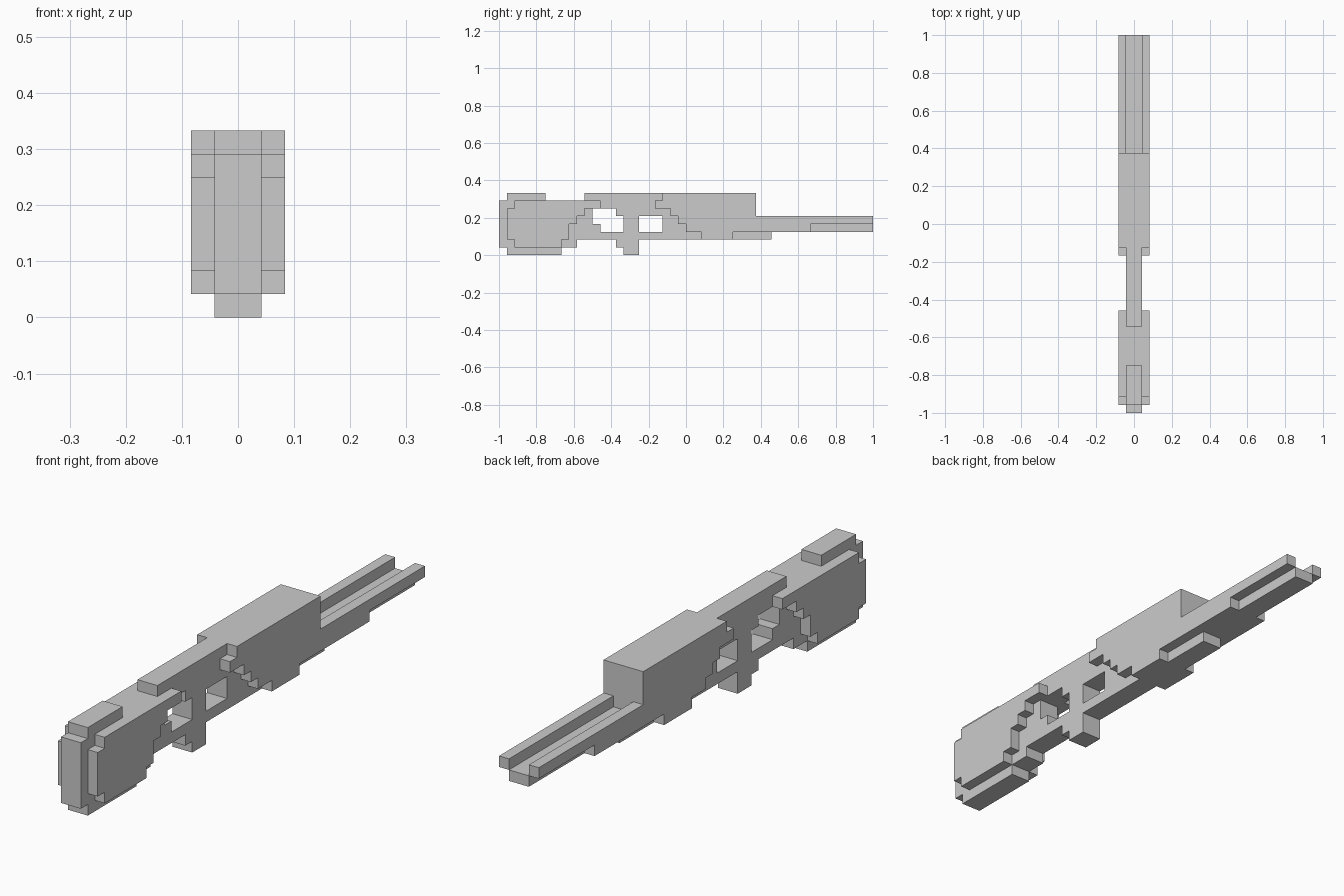
import bpy, bmesh
from mathutils import Vector

if "Cube" in bpy.data.objects:
    bpy.data.objects.remove(bpy.data.objects["Cube"])

U = 2 / 48                      # one block of the grid
CORE, SIDES = (-1, 0), (-2, 1)  # block columns across x (mirrored)

# Each part: columns, then rectangles (y0, y1, z0, z1) in blocks
PARTS = {
    # central slab
    "stock_core": (CORE, [(0, 10, 1, 7), (1, 8, 0, 1), (1, 6, 7, 8), (10, 12, 2, 7)]),
    "open_frame": (CORE, [(11, 33, 7, 8), (12, 33, 6, 7), (12, 35, 2, 3), (12, 13, 3, 4),
                          (15, 16, 5, 6), (16, 18, 3, 6), (18, 21, 5, 6), (21, 33, 3, 6)]),
    "lower_lug": (CORE, [(15, 18, 1, 2), (16, 18, 0, 1)]),
    "channel_floor": (CORE, [(33, 48, 3, 4)]),
    # outer layers on both sides
    "stock_plates": (SIDES, [(1, 2, 2, 6), (2, 8, 1, 7), (8, 9, 2, 7),
                             (9, 10, 4, 7), (10, 11, 5, 7), (11, 13, 6, 7)]),
    "body_plates": (SIDES, [(21, 33, 7, 8), (20, 33, 6, 7), (22, 33, 5, 6),
                            (23, 33, 4, 5), (24, 33, 3, 4), (26, 30, 2, 3)]),
    "channel_rails": (SIDES, [(33, 48, 4, 5), (33, 40, 3, 4)]),
}


def blocks(columns, rects):
    return {(x, y, z) for x in columns for y0, y1, z0, z1 in rects
            for y in range(y0, y1) for z in range(z0, z1)}


cells = {name: blocks(*spec) for name, spec in PARTS.items()}
solid = set().union(*cells.values())


def build(name, part):
    """Skin the outer faces of a part, then merge them into flat panels."""
    bm = bmesh.new()
    for c in part:
        for axis in range(3):
            for step in (0, 1):
                n = list(c)
                n[axis] += 2 * step - 1
                if tuple(n) in solid:
                    continue
                a, b = (axis + 1) % 3, (axis + 2) % 3
                ring = [(0, 0), (1, 0), (1, 1), (0, 1)]
                verts = []
                for da, db in ring if step else ring[::-1]:
                    p = Vector(c)
                    p[axis] += step
                    p[a] += da
                    p[b] += db
                    verts.append(bm.verts.new((p.x * U, p.y * U - 1, p.z * U)))
                bm.faces.new(verts)
    bmesh.ops.remove_doubles(bm, verts=bm.verts[:], dist=U * 0.01)
    bmesh.ops.dissolve_limit(bm, angle_limit=0.01, verts=bm.verts[:], edges=bm.edges[:])
    mesh = bpy.data.meshes.new(name)
    bm.to_mesh(mesh)
    bm.free()
    bpy.context.collection.objects.link(bpy.data.objects.new(name, mesh))


for part_name, part_cells in cells.items():
    build(part_name, part_cells)
